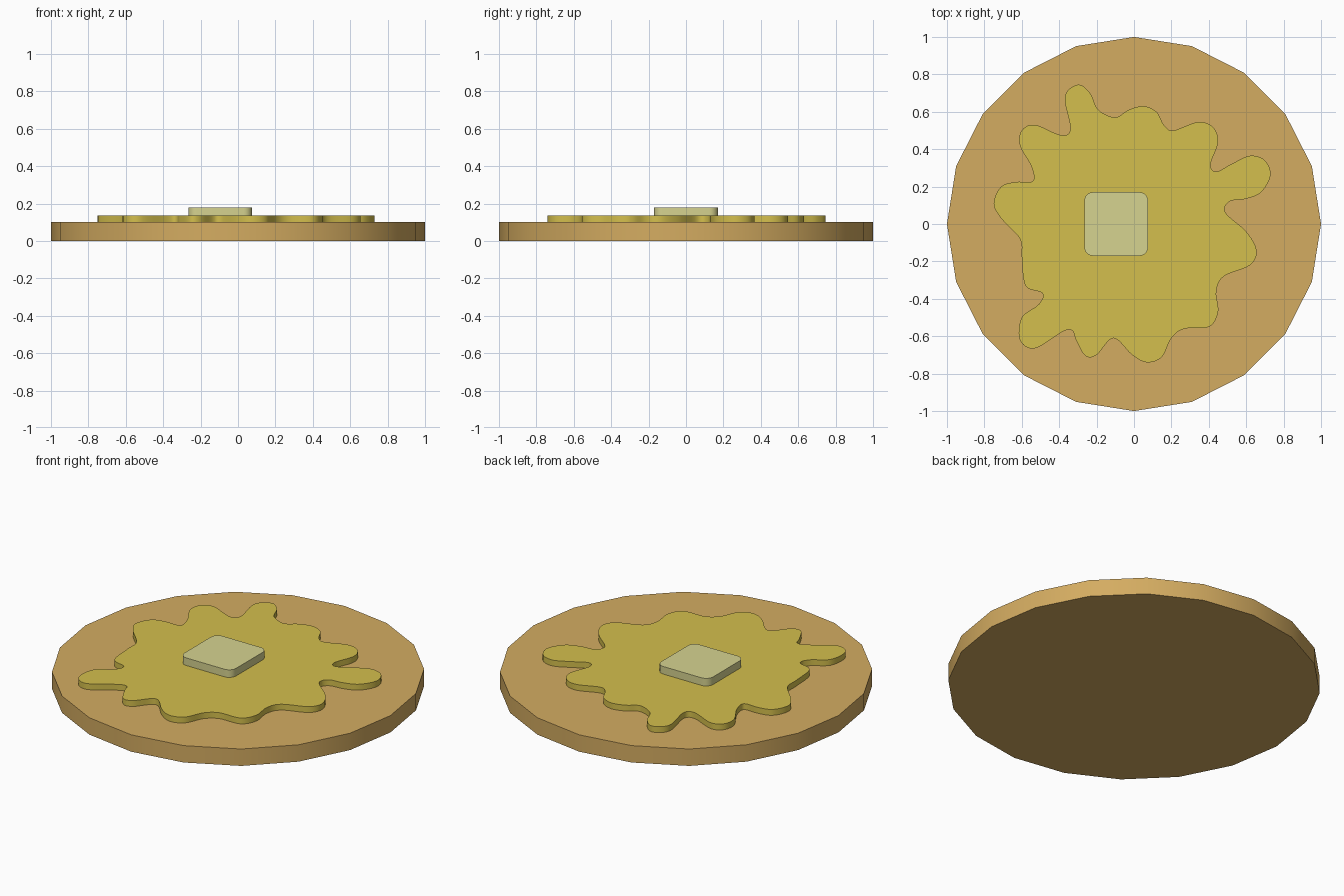
import bpy
import bmesh
import math
from mathutils import Vector

cube = bpy.data.objects.get("Cube")
if cube:
    bpy.data.objects.remove(cube, do_unlink=True)


def material(name, srgb):
    """Flat colour given as display values, stored as linear ones."""
    linear = [((c / 255 + 0.055) / 1.055) ** 2.4 for c in srgb]
    mat = bpy.data.materials.new(name)
    mat.use_nodes = True
    mat.diffuse_color = (*linear, 1)
    shader = next(n for n in mat.node_tree.nodes if n.type == 'BSDF_PRINCIPLED')
    shader.inputs["Base Color"].default_value = (*linear, 1)
    return mat


def slab(name, outline, bottom, top, mat):
    """Extrude a closed outline upward into a solid slab."""
    bm = bmesh.new()
    base = bm.faces.new([bm.verts.new((x, y, bottom)) for x, y in outline])
    grown = bmesh.ops.extrude_face_region(bm, geom=[base], use_keep_orig=True)
    for item in grown["geom"]:
        if isinstance(item, bmesh.types.BMVert):
            item.co.z = top
    bmesh.ops.recalc_face_normals(bm, faces=bm.faces)
    mesh = bpy.data.meshes.new(name)
    bm.to_mesh(mesh)
    bm.free()
    mesh.materials.append(mat)
    obj = bpy.data.objects.new(name, mesh)
    bpy.context.collection.objects.link(obj)
    bpy.ops.object.select_all(action='DESELECT')
    obj.select_set(True)
    bpy.context.view_layer.objects.active = obj
    bpy.ops.object.shade_smooth_by_angle(angle=math.radians(40))
    return obj


def arc(center, radius, start, end, steps):
    """Points along a circular arc, ends included, angles in degrees."""
    angles = [math.radians(start + (end - start) * i / steps) for i in range(steps + 1)]
    return [(center[0] + radius * math.cos(a), center[1] + radius * math.sin(a)) for a in angles]


def smooth_loop(points, steps):
    """Closed Catmull-Rom curve through the points."""
    pts = [Vector(p) for p in points]
    result = []
    for i in range(len(pts)):
        a, b, c, d = (pts[(i + k) % len(pts)] for k in (-1, 0, 1, 2))
        for s in range(steps):
            t = s / steps
            result.append((b * 2 + (c - a) * t + (a * 2 - b * 5 + c * 4 - d) * t ** 2
                           + (b * 3 - a - c * 3 + d) * t ** 3) / 2)
    return result


def rounded_square(center, half, radius, steps):
    outline = []
    for sx, sy, start in ((1, 1, 0), (-1, 1, 90), (-1, -1, 180), (1, -1, 270)):
        corner = (center[0] + sx * (half - radius), center[1] + sy * (half - radius))
        outline += arc(corner, radius, start, start + 90, steps)
    return outline


# Round cake with a faceted rim
slab("pancake", arc((0, 0), 1, 0, 360, 20)[:-1], 0, 0.1, material("golden brown", (212, 172, 97)))

# Puddle of syrup with drips, in hundredths, clockwise from the back drip
drips = [
    (-30, 74.5), (-23.5, 70), (-19, 61), (-10, 57), (-3, 61), (5, 63), (12, 60), (16, 53), (21, 50),
    (34, 54.5), (42, 52), (45, 44), (41, 32), (44, 28), (52, 32), (62, 36.5), (70, 34),
    (73, 26), (68, 17), (60, 13.5), (51, 12), (49, 6), (60, -4), (65.5, -14), (62, -22),
    (48, -28), (44, -36), (45, -47), (40, -55), (27, -56), (20, -61), (15, -71), (7, -74),
    (-1, -70), (-11, -61), (-20, -70), (-26, -70.5), (-31, -62), (-33, -57), (-38, -57.5),
    (-53, -66.5), (-61, -62), (-60, -50), (-51, -43), (-49, -37), (-58, -33),
    (-60, -18), (-61, -8), (-71, 3), (-75, 11), (-71, 20), (-63, 22.5),
    (-54, 23), (-55, 31), (-61, 42), (-60, 50), (-53, 53),
    (-39, 47.5), (-34, 51), (-37, 68),
]
puddle = smooth_loop([(x / 100, y / 100) for x, y in drips], 6)
slab("syrup", puddle, 0.1, 0.135, material("amber syrup", (212, 191, 77)))

# Pat of butter with rounded corners
slab("butter", rounded_square((-0.095, 0), 0.17, 0.045, 6), 0.135, 0.18,
     material("pale butter", (214, 211, 144)))
